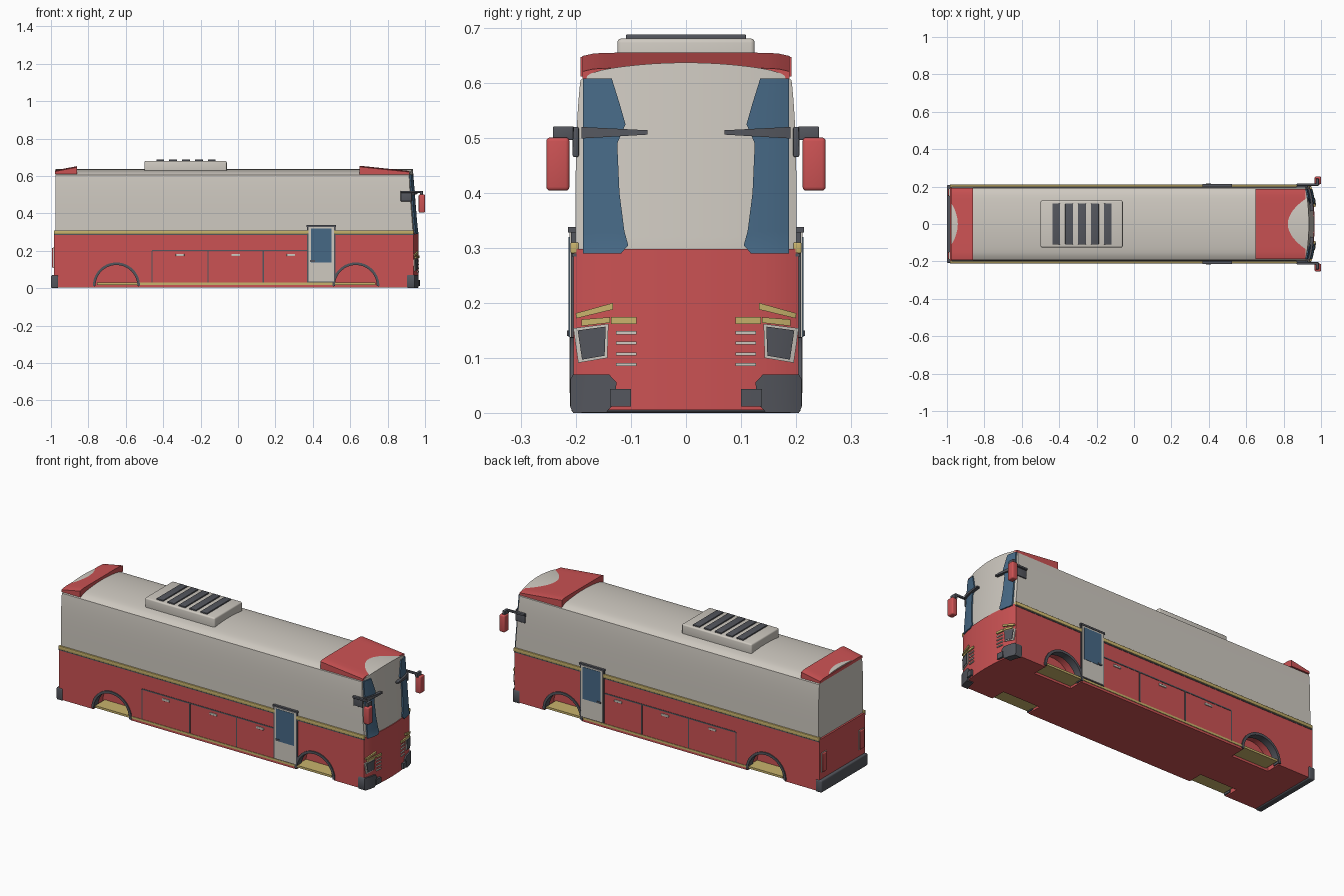
import bpy, bmesh, math
from mathutils import Matrix, Vector

if "Cube" in bpy.data.objects:
    bpy.data.objects.remove(bpy.data.objects["Cube"])


def material(name, rgb):
    m = bpy.data.materials.new(name)
    m.diffuse_color = (*rgb, 1)
    m.use_nodes = True
    m.node_tree.nodes["Principled BSDF"].inputs["Base Color"].default_value = m.diffuse_color
    return m


RED = material("red paint", (0.60, 0.085, 0.088))
WHITE = material("warm white", (0.62, 0.585, 0.53))
GOLD = material("gold trim", (0.58, 0.45, 0.15))
BLUE = material("blue glass", (0.062, 0.14, 0.235))
DARK = material("dark grey", (0.088, 0.093, 0.11))


def finish(name, bm, mat):
    bmesh.ops.recalc_face_normals(bm, faces=bm.faces)
    me = bpy.data.meshes.new(name)
    bm.to_mesh(me)
    bm.free()
    me.materials.append(mat)
    ob = bpy.data.objects.new(name, me)
    bpy.context.collection.objects.link(ob)
    bpy.ops.object.select_all(action='DESELECT')
    ob.select_set(True)
    bpy.context.view_layer.objects.active = ob
    bpy.ops.object.shade_smooth_by_angle(angle=math.radians(35))
    return ob


def box(name, x0, x1, y0, y1, z0, z1, mat, bevel=0.0):
    bm = bmesh.new()
    size = Vector((x1 - x0, abs(y1 - y0), z1 - z0))
    mid = Vector((x0 + x1, y0 + y1, z0 + z1)) / 2
    bmesh.ops.create_cube(bm, size=1, matrix=Matrix.Translation(mid) @ Matrix.Diagonal((*size, 1)))
    if bevel:
        bmesh.ops.bevel(bm, geom=bm.edges[:], offset=bevel, segments=3, profile=0.5, affect='EDGES')
    return finish(name, bm, mat)


def shell(name, shape, mat, cuts=19):
    """Subdivided cube whose points (u, v, w in -1..1) are moved by a shape function."""
    bm = bmesh.new()
    bmesh.ops.create_cube(bm, size=2)
    bmesh.ops.subdivide_edges(bm, edges=bm.edges[:], cuts=cuts, use_grid_fill=True)
    for v in bm.verts:
        v.co = shape(*v.co)
    return finish(name, bm, mat)


def nose(y, z):
    """Front surface of the bus."""
    t = abs(y) / 0.2
    x = 0.962 - 0.02 * t ** 2 - 0.006 * t ** 8
    return x - 0.08 * (z - 0.3) if z > 0.3 else x + 0.004


def patch(name, rows, mat, off=0.004, thick=0.008, cols=6):
    """Plate following the nose; rows of ((y, z) inner, (y, z) outer)."""
    bm = bmesh.new()
    grid = []
    for a, b in rows:
        line = []
        for i in range(cols + 1):
            y, z = Vector(a).lerp(Vector(b), i / cols)
            line.append(bm.verts.new((nose(y, z) + off, y, z)))
        grid.append(line)
    for p, q in zip(grid, grid[1:]):
        for i in range(cols):
            bm.faces.new((p[i], p[i + 1], q[i + 1], q[i]))
    ext = bmesh.ops.extrude_face_region(bm, geom=bm.faces[:], use_keep_orig=True)
    back = [g for g in ext["geom"] if isinstance(g, bmesh.types.BMVert)]
    bmesh.ops.translate(bm, verts=back, vec=(-thick, 0, 0))
    return finish(name, bm, mat)


def mix(a, b, t):
    return a + (b - a) * t


# body shells
def lower_shape(u, v, w):
    y, z = 0.205 * v, mix(0.005, 0.298, (w + 1) / 2)
    return Vector((mix(-0.985, nose(y, z), (u + 1) / 2), y, z))


def upper_shape(u, v, w):
    t = (w + 1) / 2
    z = mix(0.285, 0.637 - 0.02 * v ** 2 - 0.012 * abs(v) ** 12, t)
    y = v * (0.201 - 0.009 * t ** 4)
    return Vector((mix(-0.975, nose(y, max(z, 0.301)), (u + 1) / 2), y, z))


def front_cap_shape(u, v, w):
    t = (u + 1) / 2
    top = mix(0.655, 0.627, t) - 0.006 * v ** 12
    return Vector((mix(0.65, 0.918, t), 0.188 * v, mix(0.608, top, (w + 1) / 2)))


def rear_cap_shape(u, v, w):
    t = (u + 1) / 2
    top = mix(0.630, 0.653, t) - 0.006 * v ** 12
    return Vector((mix(-0.978, -0.86, t), 0.192 * v, mix(0.612, top, (w + 1) / 2)))


lower = shell("lower_body", lower_shape, RED)
shell("upper_body", upper_shape, WHITE)
shell("front_roof_cap", front_cap_shape, RED)
shell("rear_roof_cap", rear_cap_shape, RED)

# wheel arch recesses and trims
ARCHES, AZ, AR = (-0.65, 0.63), 0.02, 0.118
for s in (-1, 1):
    for ax in ARCHES:
        bm = bmesh.new()
        rot = Matrix.Translation((ax, s * 0.205, AZ)) @ Matrix.Rotation(math.pi / 2, 4, 'X')
        bmesh.ops.create_cone(bm, cap_ends=True, segments=48, radius1=AR, radius2=AR, depth=0.17, matrix=rot)
        cutter = finish("arch_cutter", bm, RED)
        cutter.hide_render = True
        mod = lower.modifiers.new("arch", 'BOOLEAN')
        mod.operation, mod.solver, mod.object = 'DIFFERENCE', 'EXACT', cutter
        bpy.context.view_layer.objects.active = lower
        bpy.ops.object.modifier_apply(modifier=mod.name)
        bpy.data.objects.remove(cutter)

        bm = bmesh.new()
        rings = []
        for i in range(29):
            a = math.pi * i / 28
            rings.append([bm.verts.new((ax + r * math.cos(a), s * y, AZ - 0.008 + r * math.sin(a)))
                          for r, y in ((0.112, 0.17), (0.126, 0.17), (0.126, 0.211), (0.112, 0.211))])
        for p, q in zip(rings, rings[1:]):
            for k in range(4):
                bm.faces.new((p[k], p[(k + 1) % 4], q[(k + 1) % 4], q[k]))
        bm.faces.new(rings[0])
        bm.faces.new(rings[-1])
        finish("wheel_arch_trim", bm, DARK)

bpy.ops.object.select_all(action='DESELECT')
lower.select_set(True)
bpy.context.view_layer.objects.active = lower
bpy.ops.object.shade_smooth_by_angle(angle=math.radians(35))
box("gold_sill", -0.755, 0.735, -0.208, 0.208, 0.018, 0.03, GOLD)

# roof unit with slats
box("roof_unit", -0.5, -0.06, -0.125, 0.125, 0.61, 0.681, WHITE, 0.008)
for i in range(5):
    x = -0.437 + i * 0.069
    box("roof_slat", x, x + 0.042, -0.109, 0.109, 0.675, 0.688, DARK, 0.002)

# rear bumper
box("rear_bumper", -1.0, -0.96, -0.209, 0.209, 0, 0.07, DARK, 0.008)

for s in (-1, 1):
    # side trim, luggage bays and door
    def side(name, x0, x1, z0, z1, depth, mat, bevel=0.0):
        return box(name, x0, x1, s * 0.195, s * depth, z0, z1, mat, bevel)

    side("belt_trim", -0.985, 0.94, 0.29, 0.31, 0.21, GOLD, 0.003)
    side("belt_shadow_line", -0.985, 0.94, 0.284, 0.29, 0.207, DARK)
    side("bay_top_line", -0.46, 0.37, 0.198, 0.205, 0.207, DARK)
    for x in (-0.46, -0.16, 0.135):
        side("bay_divider", x - 0.003, x + 0.003, 0.032, 0.2, 0.207, DARK)
    for x in (-0.31, -0.012, 0.283):
        side("bay_handle", x - 0.023, x + 0.023, 0.172, 0.184, 0.21, WHITE, 0.002)
    side("door_frame", 0.37, 0.52, 0.032, 0.338, 0.2095, DARK)
    side("door_panel", 0.377, 0.513, 0.036, 0.33, 0.212, WHITE)
    side("door_window", 0.389, 0.501, 0.138, 0.32, 0.2135, BLUE)
    side("door_handle", 0.386, 0.412, 0.14, 0.15, 0.216, DARK)
    side("door_top_rail", 0.367, 0.523, 0.328, 0.338, 0.215, DARK)

    # tail lamps
    box("tail_lamp", -0.995, -0.98, s * 0.15, s * 0.188, 0.11, 0.215, RED, 0.004)
    box("tail_lamp_rim", -0.988, -0.98, s * 0.147, s * 0.191, 0.107, 0.218, WHITE)

    # windscreen side panes
    edge = [(0.29, 0.118), (0.305, 0.105), (0.33, 0.112), (0.4, 0.121), (0.49, 0.125),
            (0.525, 0.11), (0.56, 0.12), (0.608, 0.135)]
    patch("windscreen_pane", [((s * y, z), (s * 0.187, z)) for z, y in edge], BLUE, 0.007, 0.014)

    # windscreen bar, tapered inward
    patch("windscreen_bar", [((s * 0.07, 0.506), (s * 0.19, 0.499)), ((s * 0.07, 0.514), (s * 0.19, 0.52))],
          DARK, 0.018, 0.02)

    # headlamp group
    def quad(name, a, b, c, d, mat, off, thick=0.015):
        patch(name, [((s * a[0], a[1]), (s * b[0], b[1])), ((s * d[0], d[1]), (s * c[0], c[1]))], mat, off, thick)

    quad("headlamp_rim", (0.143, 0.1), (0.196, 0.091), (0.205, 0.154), (0.141, 0.162), WHITE, 0.005)
    quad("headlamp", (0.148, 0.104), (0.189, 0.097), (0.197, 0.15), (0.146, 0.157), DARK, 0.008)
    quad("inner_lamp_trim", (0.09, 0.162), (0.136, 0.162), (0.136, 0.174), (0.09, 0.174), GOLD, 0.008)
    quad("outer_lamp_trim", (0.138, 0.164), (0.19, 0.158), (0.19, 0.17), (0.138, 0.174), GOLD, 0.007)
    quad("lamp_brow", (0.133, 0.188), (0.199, 0.172), (0.201, 0.181), (0.133, 0.2), GOLD, 0.008)
    for z in (0.088, 0.107, 0.127, 0.146):
        quad("grille_slat", (0.09, z - 0.003), (0.127, z - 0.003), (0.127, z + 0.003), (0.09, z + 0.003), WHITE, 0.006)

    # front corner bumper
    patch("front_corner_bumper", [((s * 0.145, 0.001), (s * 0.205, 0)), ((s * 0.132, 0.015), (s * 0.21, 0.01)),
                                  ((s * 0.126, 0.055), (s * 0.21, 0.062)), ((s * 0.14, 0.07), (s * 0.205, 0.07))],
          DARK, 0.008, 0.04)
    quad("bumper_pad", (0.1, 0.012), (0.138, 0.012), (0.138, 0.043), (0.1, 0.043), DARK, 0.012, 0.03)

    # mirror
    box("mirror_mount", 0.87, 0.93, s * 0.195, s * 0.206, 0.465, 0.52, DARK, 0.003)
    box("mirror_arm", 0.87, 0.985, s * 0.204, s * 0.216, 0.51, 0.521, DARK, 0.002)
    box("mirror_bracket", 0.972, 0.988, s * 0.205, s * 0.242, 0.496, 0.521, DARK, 0.002)
    box("mirror_housing", 0.966, 1.0, s * 0.212, s * 0.254, 0.404, 0.501, RED, 0.007)
